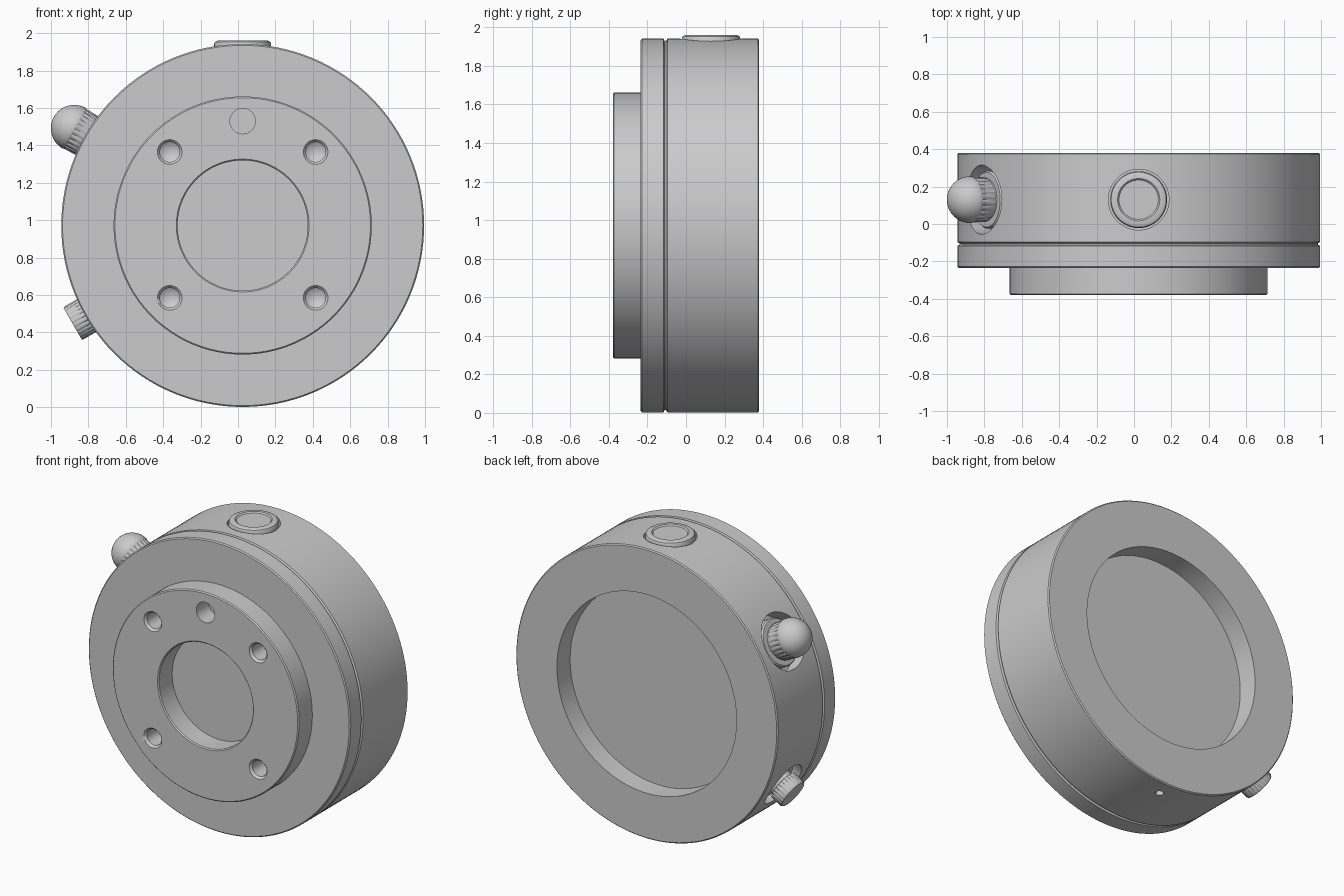
import bpy, bmesh, math
from mathutils import Vector

if "Cube" in bpy.data.objects:
    bpy.data.objects.remove(bpy.data.objects["Cube"])

CX, CZ, R = 0.025, 0.972, 0.97
PORT_Y = 0.13


def lathe(name, profile, origin, direction, segs=48, fluted=()):
    """Spin (radius, height) points about direction; fluted rings get fine grooves."""
    bm = bmesh.new()
    rings = []
    for i, (r, h) in enumerate(profile):
        if r == 0:
            rings.append([bm.verts.new((0, 0, h))])
            continue
        ring = []
        for k in range(segs):
            rr = r * 0.955 if i in fluted and k % 3 == 0 else r
            a = 2 * math.pi * k / segs
            ring.append(bm.verts.new((rr * math.cos(a), rr * math.sin(a), h)))
        rings.append(ring)
    for a, b in zip(rings, rings[1:]):
        for k in range(segs):
            n = (k + 1) % segs
            if len(a) == 1:
                bm.faces.new((a[0], b[n], b[k]))
            elif len(b) == 1:
                bm.faces.new((a[k], a[n], b[0]))
            else:
                bm.faces.new((a[k], a[n], b[n], b[k]))
    bmesh.ops.dissolve_limit(bm, angle_limit=0.0005, verts=bm.verts, edges=bm.edges)
    bmesh.ops.recalc_face_normals(bm, faces=bm.faces)
    me = bpy.data.meshes.new(name)
    q = Vector(direction).to_track_quat('Z', 'Y')
    bm.transform(q.to_matrix().to_4x4())
    bm.to_mesh(me)
    bm.free()
    ob = bpy.data.objects.new(name, me)
    ob.location = origin
    bpy.context.collection.objects.link(ob)
    return ob


def smooth(ob):
    bpy.ops.object.select_all(action='DESELECT')
    ob.select_set(True)
    bpy.context.view_layer.objects.active = ob
    bpy.ops.object.shade_smooth_by_angle(angle=math.radians(30))


def radial(deg):
    return (math.cos(math.radians(deg)), 0, math.sin(math.radians(deg)))


AXIS = (CX, 0, CZ)
PORT = (CX, PORT_Y, CZ)

# Housing: stepped disc with front boss, bore, groove and rear recess
c = 0.007
housing = lathe("housing", [
    (0, -0.235), (0.355 - c, -0.235), (0.355 - c, -0.38 + c), (0.355, -0.38),
    (0.69 - c, -0.38), (0.69, -0.38 + c), (0.69, -0.235), (R - c, -0.235),
    (R, -0.235 + c), (R, -0.113 - c / 2), (R - 0.012, -0.111), (R - 0.012, -0.103),
    (R, -0.1 + c / 2), (R, 0.38 - c), (R - c, 0.38), (0.665, 0.38), (0.665, 0.24),
    (0, 0.24)], AXIS, (0, 1, 0), 128)

# Cutters: mounting holes, locating hole, three rim ports, drain hole
cutters = []
for sx in (-1, 1):
    for sz in (-1, 1):
        cutters.append(lathe("mount_hole_cutter",
            [(0, -0.40), (0.066, -0.40), (0.066, -0.38), (0.053, -0.365),
             (0.053, -0.25), (0, -0.215)],
            (CX + sx * 0.39, 0, CZ + sz * 0.39 + 0.003), (0, 1, 0), 32))
cutters.append(lathe("locating_hole_cutter",
    [(0, -0.40), (0.068, -0.40), (0.068, -0.25), (0, -0.25)],
    (CX, 0, 1.53), (0, 1, 0), 32))
for deg, rad, floor in ((90, 0.162, 0.89), (150, 0.185, 0.86), (210, 0.16, 0.87)):
    cutters.append(lathe("port_cutter", [(0, floor), (rad, floor), (rad, 1.1), (0, 1.1)],
                         PORT, radial(deg)))
cutters.append(lathe("drain_hole_cutter", [(0, 0.90), (0.025, 0.90), (0.025, 1.1), (0, 1.1)],
                     (CX, 0.27, CZ), radial(270), 24))

for cut in cutters:
    cut.hide_render = True
    mod = housing.modifiers.new("cut", 'BOOLEAN')
    mod.operation, mod.solver, mod.object = 'DIFFERENCE', 'EXACT', cut
bpy.context.view_layer.objects.active = housing
for mod in list(housing.modifiers):
    bpy.ops.object.modifier_apply(modifier=mod.name)
for cut in cutters:
    bpy.data.objects.remove(cut)
smooth(housing)

# Top button: chamfered disc with a shallow dished centre
smooth(lathe("top_button", [
    (0, 0.88), (0.152, 0.88), (0.152, 0.972), (0.147, 0.982), (0.135, 0.988),
    (0.113, 0.988), (0.105, 0.98), (0, 0.98)], PORT, radial(90), 64))

# Ball knob: fluted shank with domed end, in a collar
dome = [(0.125 * math.cos(t), 1.04 + 0.125 * math.sin(t))
        for t in [math.pi / 2 * i / 10 for i in range(10)]]
smooth(lathe("ball_knob", [(0, 0.85), (0.112, 0.85), (0.112, 0.945), (0.12, 0.955),
                           (0.122, 1.03)] + dome + [(0, 1.165)],
             PORT, radial(150), 72, fluted=(3, 4)))
smooth(lathe("knob_collar", [(0, 0.85), (0.155, 0.85), (0.155, 0.93), (0.147, 0.94),
                             (0, 0.94)], PORT, radial(150)))

# Lower screw: knurled head on a collar
smooth(lathe("screw_head", [(0, 0.86), (0.085, 0.86), (0.085, 0.96), (0.102, 0.965),
                            (0.102, 1.042), (0.096, 1.05), (0, 1.05)],
             PORT, radial(210), 72, fluted=(3, 4)))
smooth(lathe("screw_collar", [(0, 0.86), (0.13, 0.86), (0.13, 0.92), (0.123, 0.928),
                              (0, 0.928)], PORT, radial(210)))
